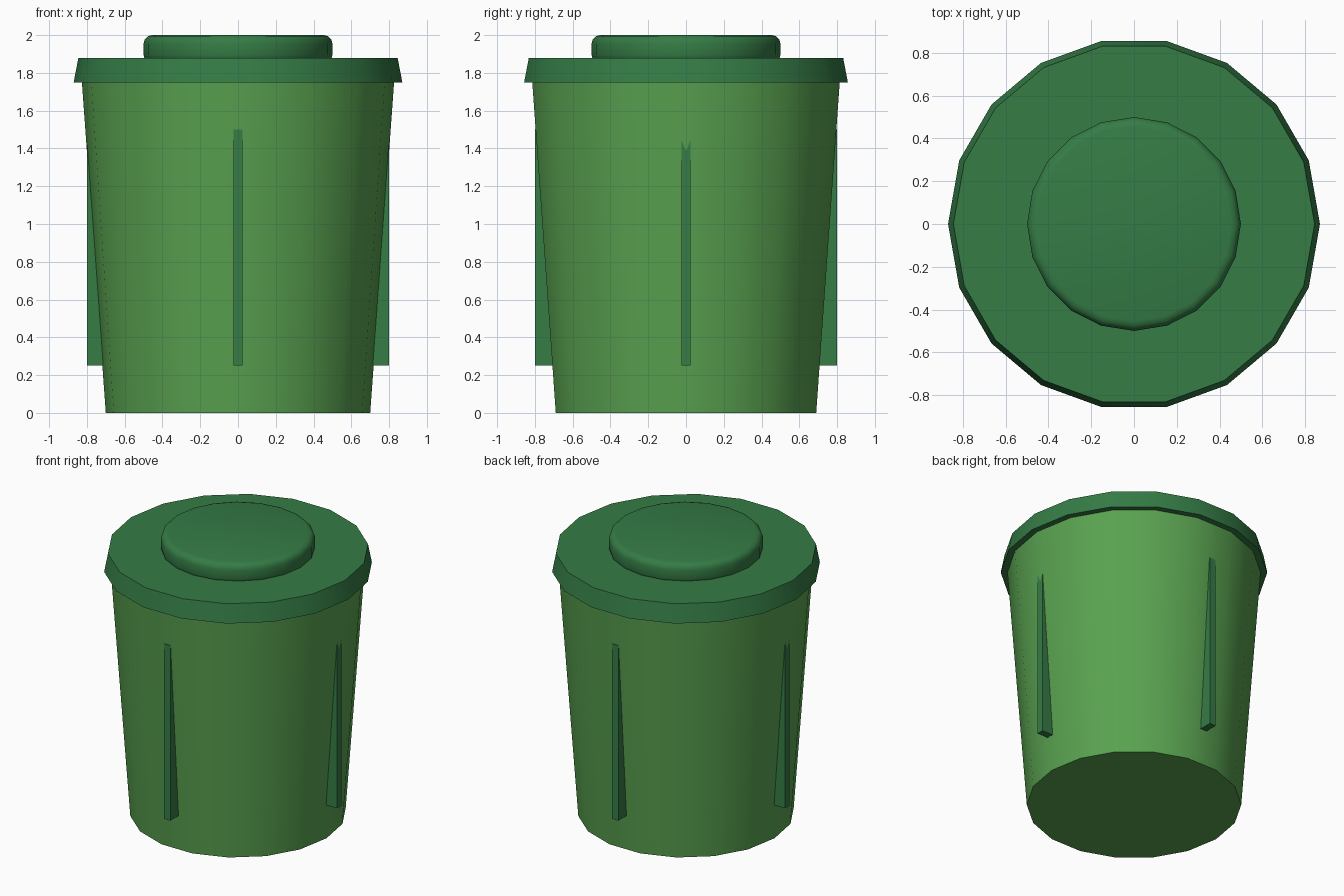
import bpy
import math

if "Cube" in bpy.data.objects:
    bpy.data.objects.remove(bpy.data.objects["Cube"])


def material(name, color):
    m = bpy.data.materials.new(name)
    m.diffuse_color = color
    m.use_nodes = True
    m.node_tree.nodes["Principled BSDF"].inputs["Base Color"].default_value = m.diffuse_color
    return m


light_green = material("light_green", (0.10, 0.36, 0.08, 1))
dark_green = material("dark_green", (0.035, 0.20, 0.06, 1))


def frustum(name, sides, r_bottom, r_top, z0, z1, mat, bevel=0):
    # First vertex of a Blender cone lies on +y; turn it onto +x
    bpy.ops.mesh.primitive_cone_add(
        vertices=sides, radius1=r_bottom, radius2=r_top, depth=z1 - z0,
        location=(0, 0, (z0 + z1) / 2), rotation=(0, 0, math.pi / 2))
    ob = bpy.context.object
    ob.name = name
    ob.data.materials.append(mat)
    if bevel:
        mod = ob.modifiers.new("rounding", 'BEVEL')
        mod.width = bevel
        mod.segments = 3
        mod.limit_method = 'ANGLE'
        mod.angle_limit = math.radians(40)
        bpy.ops.object.modifier_apply(modifier=mod.name)
    bpy.ops.object.shade_smooth_by_angle(angle=math.radians(35))
    return ob


# Tapered bin body, overhanging lid and rounded lid knob
frustum("bin_body", 18, 0.70, 0.83, 0.0, 1.80, light_green)
frustum("lid", 18, 0.87, 0.845, 1.75, 1.88, dark_green)
frustum("lid_knob", 20, 0.50, 0.50, 1.85, 2.00, dark_green, bevel=0.045)

# Four vertical ribs around the body
for i, side in enumerate(("right", "back", "left", "front")):
    a = i * math.pi / 2
    bpy.ops.mesh.primitive_cube_add(
        size=1, location=(0.74 * math.cos(a), 0.74 * math.sin(a), 0.875),
        rotation=(0, 0, a))
    rib = bpy.context.object
    rib.name = side + "_rib"
    rib.scale = (0.12, 0.05, 1.25)
    bpy.ops.object.transform_apply(location=False, rotation=False, scale=True)
    rib.data.materials.append(dark_green)
